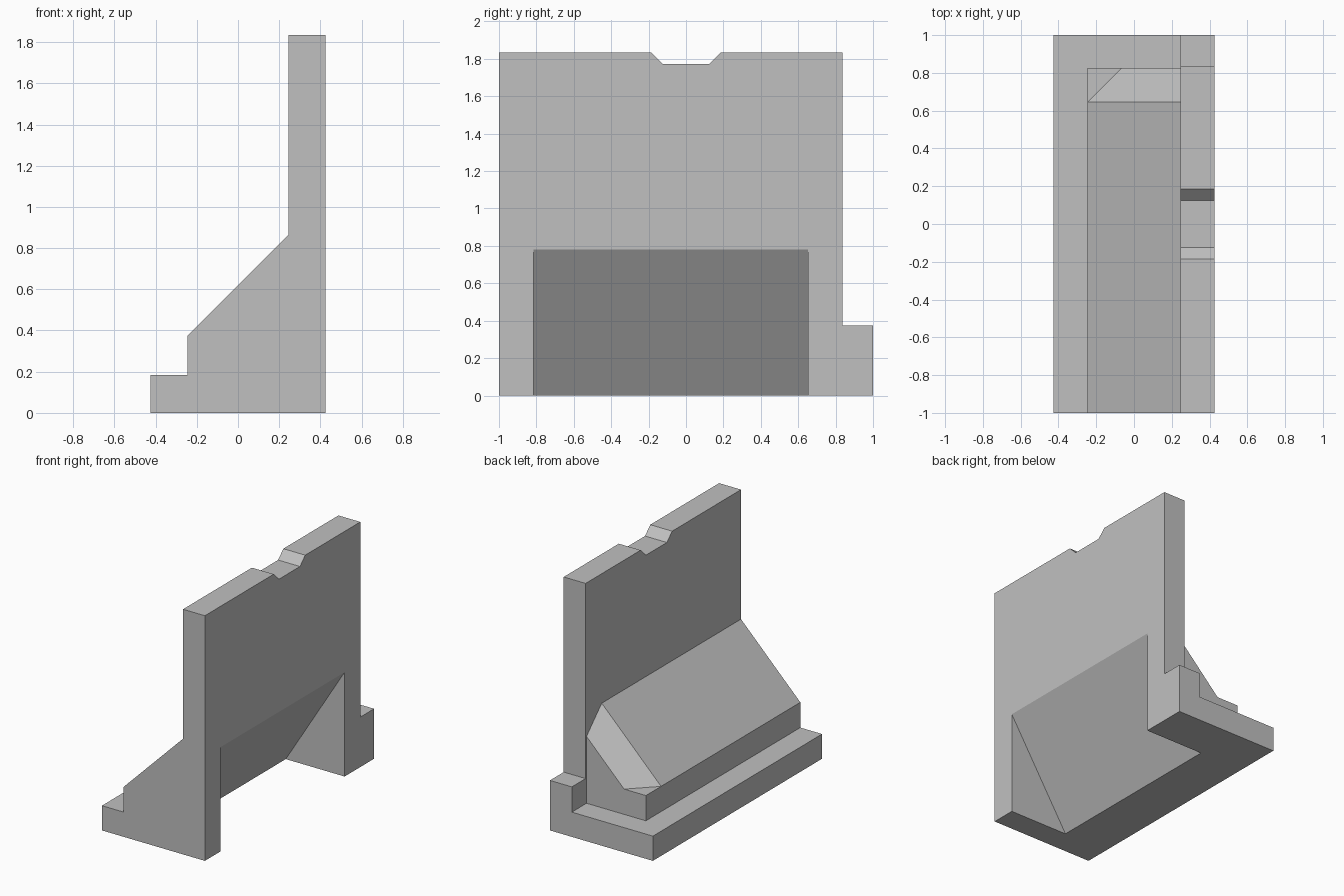
import bpy, bmesh, math
from mathutils import Vector

cube = bpy.data.objects.get("Cube")
if cube:
    bpy.data.objects.remove(cube, do_unlink=True)

concrete = bpy.data.materials.new("concrete_grey")
concrete.use_nodes = True
grey = (0.53, 0.53, 0.53, 1)
concrete.diffuse_color = grey
concrete.node_tree.nodes["Principled BSDF"].inputs["Base Color"].default_value = grey

HALF, FACE, LIP = 0.426, 0.245, -0.246   # half width, wall face, plinth front
STEP, TOP = 0.374, 1.834                 # plinth height, wall height
INNER = 0.35                             # hidden overlap inside the wall


def prism(name, profile, axis, start, end, chamfer=None):
    """Extrude a closed profile along x (profile is y, z) or y (profile is x, z)."""
    bm = bmesh.new()
    place = (lambda p: (start, *p)) if axis == "x" else (lambda p: (p[0], start, p[1]))
    face = bm.faces.new([bm.verts.new(place(p)) for p in profile])
    ext = bmesh.ops.extrude_face_region(bm, geom=[face])["geom"]
    move = Vector((end - start, 0, 0) if axis == "x" else (0, end - start, 0))
    bmesh.ops.translate(bm, vec=move, verts=[g for g in ext if isinstance(g, bmesh.types.BMVert)])
    if chamfer:
        point, normal = chamfer
        cut = bmesh.ops.bisect_plane(bm, geom=bm.verts[:] + bm.edges[:] + bm.faces[:],
                                     plane_co=point, plane_no=normal, clear_outer=True)
        rim = [g for g in cut["geom_cut"] if isinstance(g, bmesh.types.BMEdge)]
        bmesh.ops.edgeloop_fill(bm, edges=rim)
    bmesh.ops.recalc_face_normals(bm, faces=bm.faces)
    mesh = bpy.data.meshes.new(name)
    bm.to_mesh(mesh)
    bm.free()
    mesh.materials.append(concrete)
    obj = bpy.data.objects.new(name, mesh)
    bpy.context.collection.objects.link(obj)
    return obj


def rect(a0, a1, z0, z1):
    return [(a0, z0), (a1, z0), (a1, z1), (a0, z1)]


def combine(target, tool, operation):
    mod = target.modifiers.new(operation, "BOOLEAN")
    mod.operation, mod.object, mod.solver = operation, tool, "EXACT"
    bpy.context.view_layer.objects.active = target
    bpy.ops.object.modifier_apply(modifier=mod.name)
    bpy.data.objects.remove(tool, do_unlink=True)


# Upright wall with the shallow top notch and the low end ledge
wall = prism("retaining_wall", [
    (-1, 0), (1, 0), (1, STEP), (0.837, STEP), (0.837, TOP), (0.186, TOP),
    (0.124, 1.773), (-0.124, 1.773), (-0.186, TOP), (-1, TOP)], "x", FACE, HALF)

# Foot slab, plinth and sloped buttress with its chamfered end
foot = prism("foot", rect(-HALF, INNER, 0, 0.185), "y", -1, 1)
plinth = prism("plinth", rect(LIP, INNER, 0.1, STEP), "y", -1, 0.826)
rise = INNER - LIP
buttress = prism("buttress", [(LIP, 0.25), (INNER, 0.25), (INNER, STEP + rise), (LIP, STEP)],
                 "y", -1, 0.826, ((LIP, 0.646, STEP), (-1, 1, 1)))
for part in (foot, plinth, buttress):
    combine(wall, part, "UNION")

# Wedge-shaped pocket in the back of the wall, open at the bottom
slope = 0.78 / 0.487
out = 0.05
pocket = prism("pocket_cutter", [
    (HALF - 0.487 - out / slope, -out), (HALF + out, -out),
    (HALF + out, 0.78 + out * slope), (HALF, 0.78)], "y", -0.815, 0.652)
# Keep the opening edge level by trimming the cutter above the slope
pocket.hide_render = True
combine(wall, pocket, "DIFFERENCE")

# Merge flat faces into clean panels
bm = bmesh.new()
bm.from_mesh(wall.data)
bmesh.ops.remove_doubles(bm, verts=bm.verts, dist=0.0005)
bmesh.ops.dissolve_limit(bm, angle_limit=math.radians(1), verts=bm.verts, edges=bm.edges)
bmesh.ops.recalc_face_normals(bm, faces=bm.faces)
bm.to_mesh(wall.data)
bm.free()
